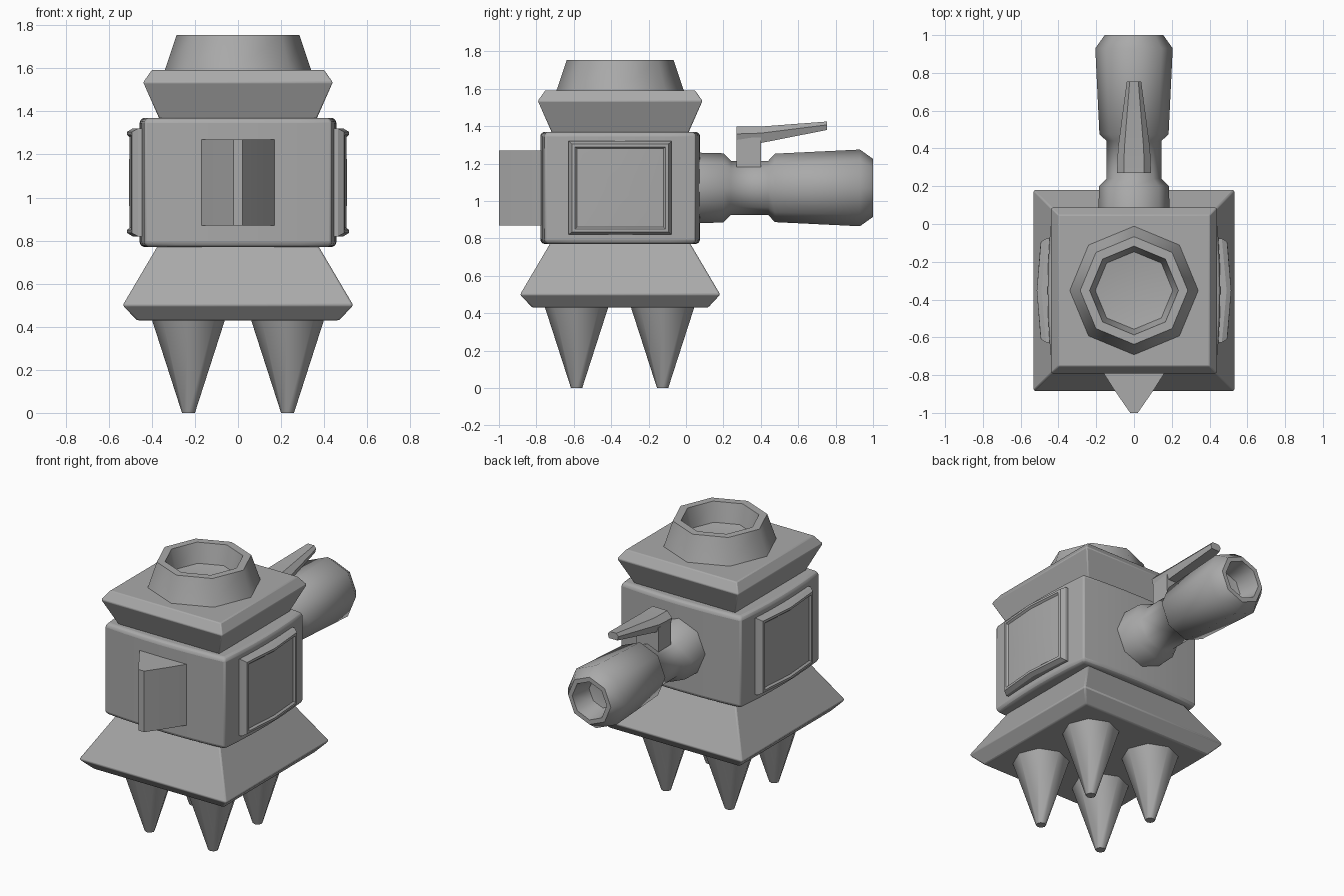
import bpy, bmesh, math
from mathutils import Matrix, Vector

cube = bpy.data.objects.get("Cube")
if cube:
    bpy.data.objects.remove(cube, do_unlink=True)

GREY = (0.4, 0.4, 0.4, 1.0)
grey = bpy.data.materials.new("plain_grey")
grey.use_nodes = True
grey.diffuse_color = GREY
grey.node_tree.nodes["Principled BSDF"].inputs["Base Color"].default_value = GREY

CY = -0.352          # depth centre of the main tower


def loft(name, rings, matrix=Matrix(), warp=None, smooth=50, bevel=0):
    """Skin a list of equal-length point rings and close both ends."""
    bm = bmesh.new()
    loops = []
    for ring in rings:
        pts = [matrix @ Vector(p) for p in ring]
        loops.append([bm.verts.new(warp(p) if warp else p) for p in pts])
    n = len(loops[0])
    for a, b in zip(loops, loops[1:]):
        for i in range(n):
            j = (i + 1) % n
            bm.faces.new((a[i], a[j], b[j], b[i]))
    bm.faces.new(loops[0])
    bm.faces.new(loops[-1])
    bmesh.ops.remove_doubles(bm, verts=bm.verts, dist=1e-5)
    bmesh.ops.recalc_face_normals(bm, faces=bm.faces)
    mesh = bpy.data.meshes.new(name)
    bm.to_mesh(mesh)
    bm.free()
    mesh.materials.append(grey)
    obj = bpy.data.objects.new(name, mesh)
    bpy.context.collection.objects.link(obj)
    bpy.ops.object.select_all(action='DESELECT')
    obj.select_set(True)
    bpy.context.view_layer.objects.active = obj
    bpy.ops.object.shade_smooth_by_angle(angle=math.radians(smooth))
    if bevel:
        mod = obj.modifiers.new("soft_edges", 'BEVEL')
        mod.width = bevel
        mod.segments = 2
        mod.limit_method = 'ANGLE'
    return obj


def circle(r, z, n=8):
    return [(r * math.cos(math.tau * i / n), r * math.sin(math.tau * i / n), z)
            for i in range(n)]


def box_ring(hx, hy, z, bulge=0.0, n=1):
    """Rectangle with n segments per side, sides bowed outward by bulge."""
    pts = []
    for side in range(4):
        for i in range(n):
            t = 2 * i / n - 1
            out = bulge * (1 - t * t)
            pts.append([(t * hx, -hy - out, z), (hx + out, t * hy, z),
                        (-t * hx, hy + out, z), (-hx - out, -t * hy, z)][side])
    return pts


tower = Matrix.Translation((0, CY, 0))

# Flared skirt under the body
loft("base_skirt", [box_ring(h, h, z) for h, z in
                    [(0.47, 0.43), (0.535, 0.50), (0.37, 0.78)]],
     tower, smooth=35, bevel=0.008)

# Four tapered legs
for x, side in ((-0.23, "right"), (0.23, "left")):
    for y, end in ((-0.585, "front"), (-0.125, "back")):
        loft(f"{end}_{side}_leg",
             [circle(r, z) for r, z in [(0.03, 0), (0.172, 0.44)]],
             Matrix.Translation((x, y, 0)))

# Slightly bowed body block
loft("body", [box_ring(0.435 - d, 0.405 - d, z, 0.022, 6) for d, z in
              [(0.015, 0.77), (0, 0.785), (0, 1.355), (0.015, 1.37)]],
     tower, smooth=40, bevel=0.01)

# Square cap with an overhanging rim
loft("roof_cap", [box_ring(h, h, z) for h, z in
                  [(0.365, 1.365), (0.44, 1.535), (0.40, 1.592)]],
     tower, smooth=35, bevel=0.006)

# Hollow eight-sided chimney
loft("chimney", [circle(r, z) for r, z in
                 [(0.345, 1.58), (0.335, 1.605), (0.285, 1.755),
                  (0.235, 1.755), (0.205, 1.63), (0, 1.60)]], tower)

# Vertical wedge on the front face
half = [(0.18, -0.76), (0.11, -0.87), (0.055, -0.95), (0.02, -1.0)]
outline = half + [(-x, y) for x, y in reversed(half)]
loft("front_wedge", [[(x, y, z) for x, y in outline] for z in (0.87, 1.27)],
     smooth=50)

# Framed side panels, bowed along the middle
for sx, side in ((-1, "right"), (1, "left")):
    def bow(p, sx=sx):
        t = (p.y - CY) / 0.275
        return Vector((sx * (p.x + 0.025 * (1 - t * t)), p.y, p.z))
    turn = Matrix(((0, 0, 1, 0), (1, 0, 0, CY), (0, 1, 0, 1.07), (0, 0, 0, 1)))
    steps = [(0, 0.42), (0, 0.465), (0.015, 0.49), (0.03, 0.49),
             (0.04, 0.478), (0.25, 0.482)]
    rings = [box_ring(max(0.275 - d * 1.1, 0), 0.25 - d, x, 0, 2)
             for d, x in steps]
    loft(f"{side}_panel", rings, turn, bow, smooth=30)

# Barrel pointing backward with an open muzzle
barrel_axis = Matrix.Translation((0, 0, 1.07)) @ Matrix.Rotation(-math.pi / 2, 4, 'X')
loft("barrel", [circle(r, y) for r, y in
                [(0.19, 0.0), (0.185, 0.20), (0.145, 0.24), (0.145, 0.44),
                 (0.183, 0.475), (0.205, 0.93), (0.155, 1.0),
                 (0.125, 1.0), (0.10, 0.86), (0, 0.84)]], barrel_axis)

# Lever above the barrel: upright post and tapered bar
loft("lever_post", [box_ring(0.08, 0.065, z) for z in (1.14, 1.34)],
     Matrix.Translation((0, 0.335, 0)), smooth=30)


def bar_section(y, w, low, high):
    mid = low + 0.6 * (high - low)
    return [(-w * 0.8, y, low), (w * 0.8, y, low), (w, y, mid),
            (w * 0.6, y, high), (-w * 0.6, y, high), (-w, y, mid)]


loft("lever_bar", [bar_section(0.27, 0.09, 1.30, 1.398),
                   bar_section(0.40, 0.085, 1.31, 1.398),
                   bar_section(0.755, 0.038, 1.38, 1.425)], smooth=40)
